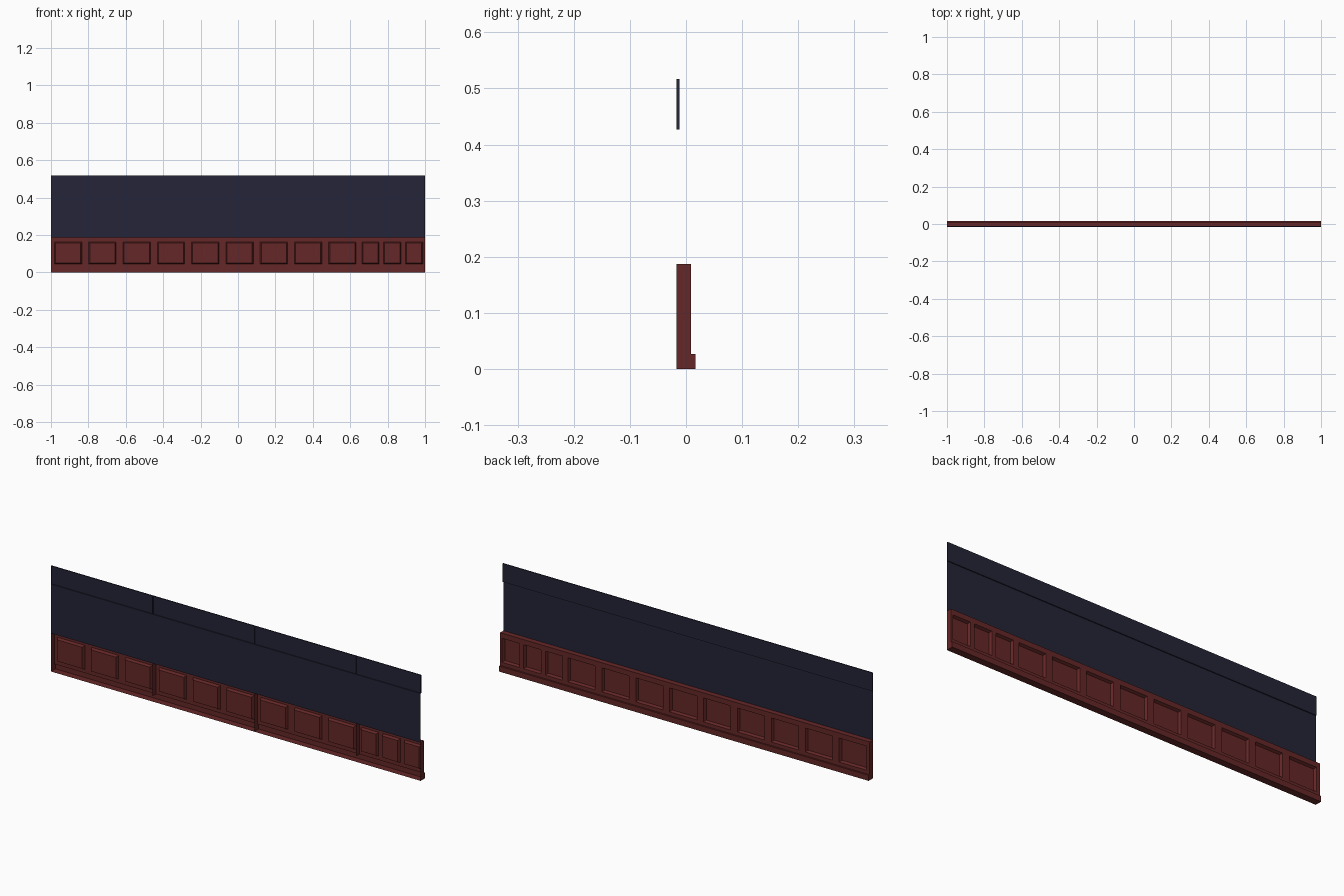
import bpy, bmesh

if "Cube" in bpy.data.objects:
    bpy.data.objects.remove(bpy.data.objects["Cube"])

BACK, FACE, BASE_Y, STRIP_Y = -0.017, 0.009, 0.017, -0.012
BASE_Z, RAIL_Z, STRIP_Z, TOP_Z = 0.027, 0.187, 0.427, 0.517
MODULES = [(-1, -0.45), (-0.45, 0.10), (0.10, 0.65), (0.65, 1)]


def material(name, rgb):
    m = bpy.data.materials.new(name)
    m.diffuse_color = (*rgb, 1)
    m.use_nodes = True
    m.node_tree.nodes["Principled BSDF"].inputs["Base Color"].default_value = m.diffuse_color
    return m


red = material("dark red wood", (0.130, 0.020, 0.020))
navy = material("dark navy paint", (0.018, 0.018, 0.040))


def face(bm, pts):
    bm.faces.new([bm.verts.new(p) for p in pts])


def shell(bm, profile, edges, x0, x1):
    """Extrude chosen profile edges along x and close both ends; the back stays open."""
    n = len(profile)
    for i in edges:
        a, b = profile[i], profile[(i + 1) % n]
        face(bm, [(x0, *a), (x0, *b), (x1, *b), (x1, *a)])
    face(bm, [(x1, *p) for p in profile])
    face(bm, [(x0, *p) for p in reversed(profile)])


def rect(x0, x1, z0, z1, y):
    return [(x0, y, z0), (x0, y, z1), (x1, y, z1), (x1, y, z0)]


def panel(bm, x0, x1):
    """Flat frame around a bevelled, sunken panel."""
    s = (x1 - x0) * 0.10
    b = 0.006
    z0, z1 = 0.045, 0.162
    rings = [rect(x0, x1, BASE_Z, RAIL_Z, FACE),
             rect(x0 + s, x1 - s, z0, z1, FACE),
             rect(x0 + s + b, x1 - s - b, z0 + b, z1 - b, FACE - 0.012)]
    for o, i in zip(rings, rings[1:]):
        for k in range(4):
            j = (k + 1) % 4
            face(bm, [o[k], o[j], i[j], i[k]])
    face(bm, rings[-1])


def finish(name, bm, mat):
    bmesh.ops.remove_doubles(bm, verts=bm.verts, dist=0.0001)
    me = bpy.data.meshes.new(name)
    bm.to_mesh(me)
    bm.free()
    me.materials.append(mat)
    bpy.context.collection.objects.link(bpy.data.objects.new(name, me))


# Baseboard in two lengths
bm = bmesh.new()
base = [(BACK, 0), (BASE_Y, 0), (BASE_Y, BASE_Z), (FACE, BASE_Z), (BACK, BASE_Z)]
for x0, x1 in [(-1, 0.10), (0.10, 1)]:
    shell(bm, base, (0, 1, 2), x0, x1)
finish("baseboard", bm, red)

# Wainscot: four sections with three panels each
bm = bmesh.new()
wains = [(BACK, BASE_Z), (FACE, BASE_Z), (FACE, RAIL_Z), (BACK, RAIL_Z)]
for x0, x1 in MODULES:
    shell(bm, wains, (2,), x0, x1)
    w = (x1 - x0) / 3
    for i in range(3):
        panel(bm, x0 + i * w, x0 + (i + 1) * w)
finish("wainscot", bm, red)

# Thin painted wall sheet
bm = bmesh.new()
face(bm, rect(-1, 1, RAIL_Z, STRIP_Z, BACK))
finish("upper_wall", bm, navy)

# Top trim strip in four sections
bm = bmesh.new()
strip = [(BACK, STRIP_Z), (STRIP_Y, STRIP_Z), (STRIP_Y, TOP_Z), (BACK, TOP_Z)]
for x0, x1 in MODULES:
    shell(bm, strip, (0, 1, 2), x0, x1)
finish("top_trim", bm, navy)
